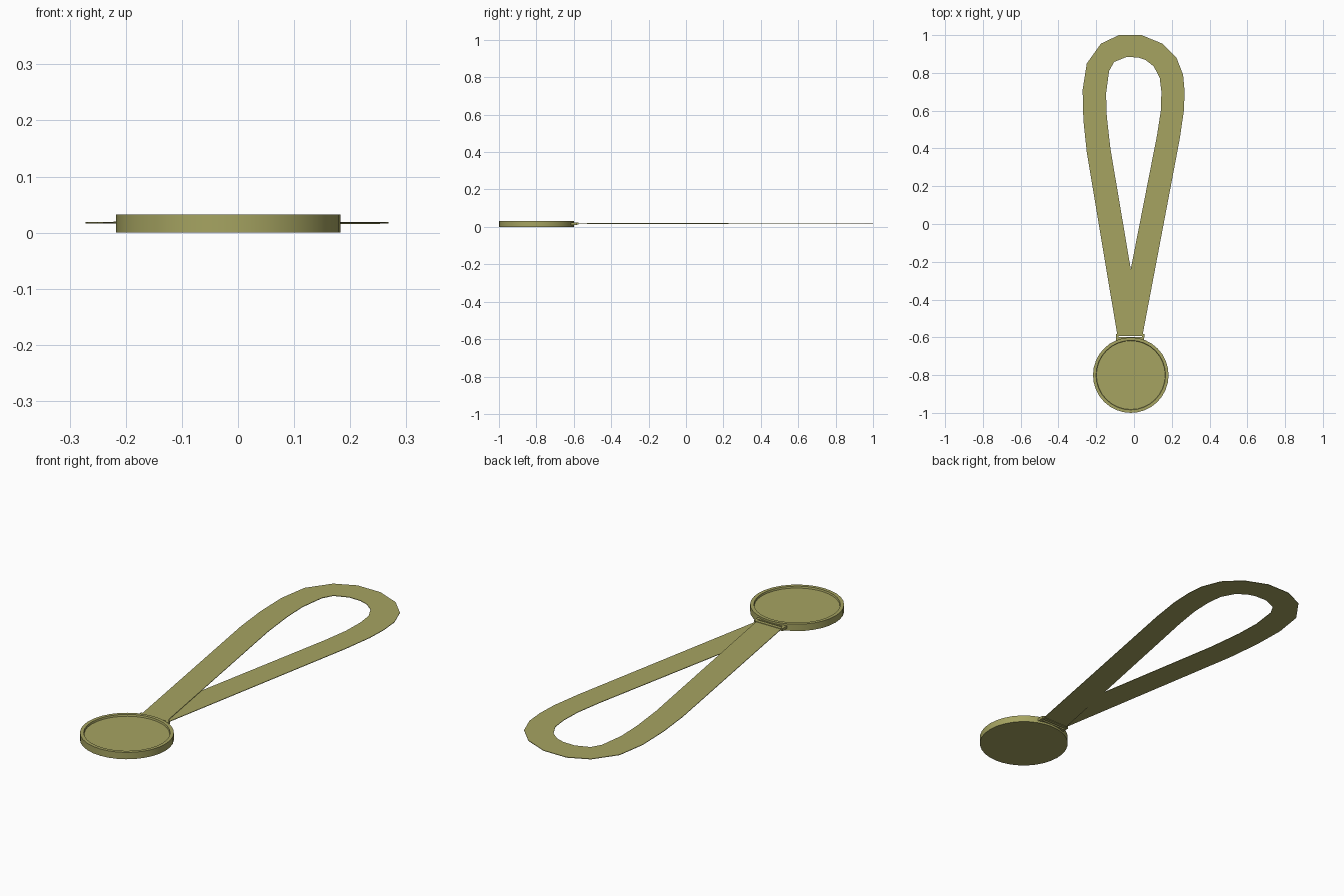
import bpy, bmesh, math

if "Cube" in bpy.data.objects:
    bpy.data.objects.remove(bpy.data.objects["Cube"])

CX, CY = -0.017, -0.80      # disc centre
SIDES = 32

mat = bpy.data.materials.new("olive_gold")
mat.diffuse_color = (0.38, 0.37, 0.12, 1)
mat.use_nodes = True
mat.node_tree.nodes["Principled BSDF"].inputs["Base Color"].default_value = mat.diffuse_color


def make_object(name, bm):
    bmesh.ops.recalc_face_normals(bm, faces=bm.faces)
    mesh = bpy.data.meshes.new(name)
    bm.to_mesh(mesh)
    bm.free()
    mesh.materials.append(mat)
    obj = bpy.data.objects.new(name, mesh)
    bpy.context.collection.objects.link(obj)
    return obj


def box(name, x0, x1, y0, y1, z0, z1):
    bm = bmesh.new()
    bmesh.ops.create_cube(bm, size=1)
    for v in bm.verts:
        v.co.x = x0 + (v.co.x + 0.5) * (x1 - x0)
        v.co.y = y0 + (v.co.y + 0.5) * (y1 - y0)
        v.co.z = z0 + (v.co.z + 0.5) * (z1 - z0)
    return make_object(name, bm)


# Medal disc: lathed profile with a raised rim and a recessed top face
bm = bmesh.new()
rings = []
for r, z in [(0.2, 0.0), (0.2, 0.032), (0.184, 0.032), (0.182, 0.024)]:
    rings.append([bm.verts.new((CX + r * math.cos(math.tau * i / SIDES),
                                CY + r * math.sin(math.tau * i / SIDES), z))
                  for i in range(SIDES)])
for a, b in zip(rings, rings[1:]):
    for i in range(SIDES):
        j = (i + 1) % SIDES
        bm.faces.new((a[i], a[j], b[j], b[i]))
bm.faces.new(rings[0])
bm.faces.new(rings[-1])
disc = make_object("medal_disc", bm)
bpy.context.view_layer.objects.active = disc
disc.select_set(True)
bpy.ops.object.shade_smooth_by_angle(angle=math.radians(30))

# Bracket joining the disc to the ribbon
bx = -0.02
box("bracket_plate", bx - 0.074, bx + 0.074, -0.62, -0.598, 0.010, 0.023)
box("bracket_bar", bx - 0.066, bx + 0.066, -0.592, -0.576, 0.012, 0.023)
for side, name in ((-1, "bracket_lug_left"), (1, "bracket_lug_right")):
    x = bx + side * 0.069
    box(name, x - 0.006, x + 0.006, -0.60, -0.582, 0.010, 0.023)

# Ribbon: one flat strip of (outer x, y, inner x, y, height), ends overlapping
strip = [
    (-0.088, -0.59, 0.042, -0.59, 0.0195),
    (-0.250, 0.38, -0.125, 0.40, 0.0180),
    (-0.268, 0.55, -0.144, 0.57, 0.0178),
    (-0.272, 0.71, -0.148, 0.69, 0.0178),
    (-0.250, 0.85, -0.132, 0.81, 0.0178),
    (-0.175, 0.955, -0.105, 0.858, 0.0178),
    (-0.080, 1.0, -0.040, 0.884, 0.0178),
    (0.040, 1.0, 0.020, 0.882, 0.0178),
    (0.150, 0.955, 0.062, 0.868, 0.0178),
    (0.225, 0.88, 0.104, 0.835, 0.0178),
    (0.260, 0.79, 0.136, 0.775, 0.0178),
    (0.268, 0.70, 0.145, 0.70, 0.0176),
    (0.264, 0.60, 0.142, 0.60, 0.0174),
    (0.242, 0.45, 0.122, 0.47, 0.0170),
    (0.045, -0.59, -0.086, -0.59, 0.0155),
]
bm = bmesh.new()
pairs = [(bm.verts.new((ox, oy, z)), bm.verts.new((ix, iy, z)))
         for ox, oy, ix, iy, z in strip]
for (a, b), (c, d) in zip(pairs, pairs[1:]):
    bm.faces.new((a, b, d, c))
ribbon = make_object("ribbon", bm)
mod = ribbon.modifiers.new("thickness", 'SOLIDIFY')
mod.thickness = 0.0025
mod.offset = 0
